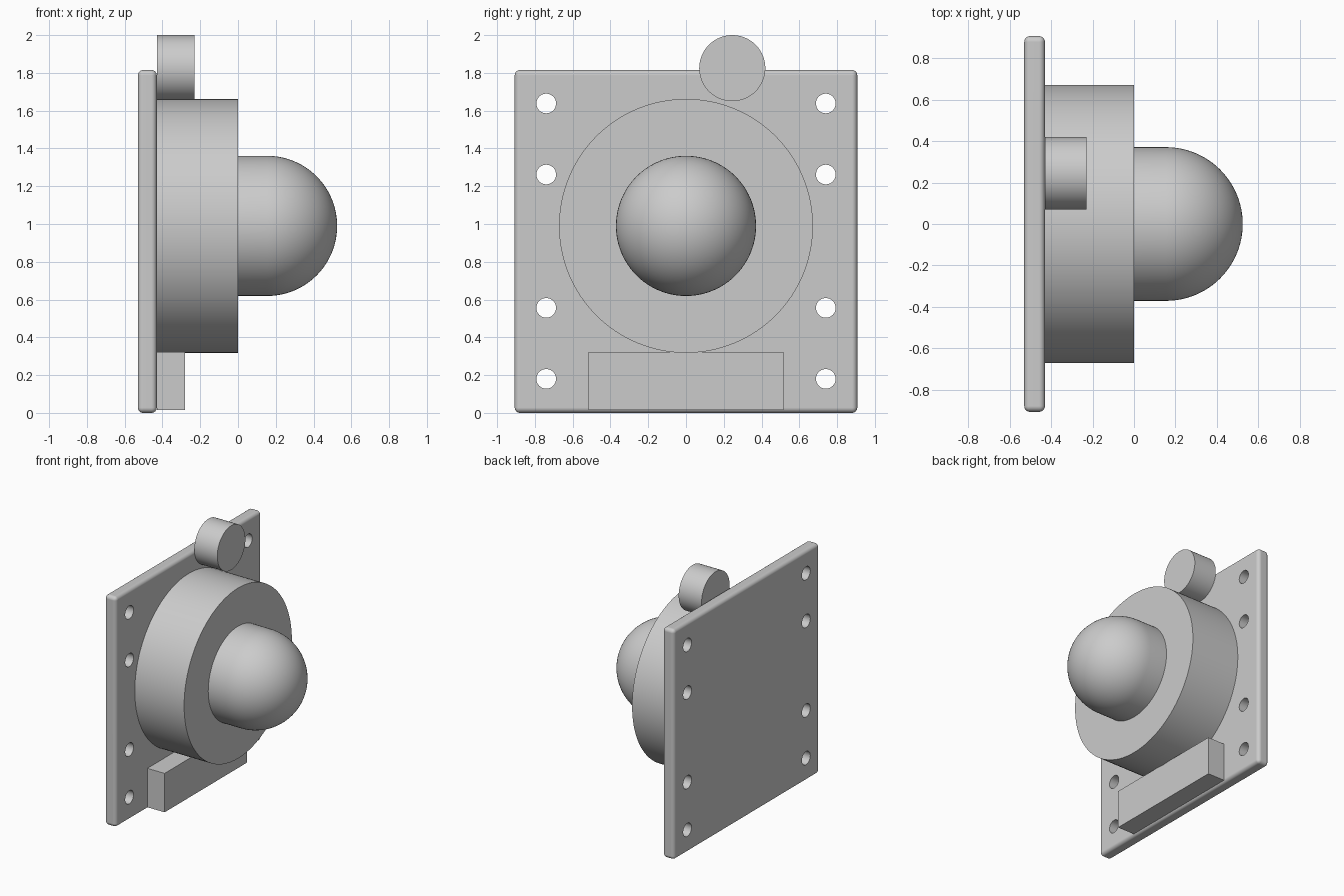
import bpy
from math import sin, cos, pi, radians
from mathutils import Matrix

cube = bpy.data.objects.get("Cube")
if cube:
    bpy.data.objects.remove(cube, do_unlink=True)

grey = bpy.data.materials.new("plain grey")
grey.use_nodes = True
colour = (0.6, 0.6, 0.6, 1)
grey.diffuse_color = colour
grey.node_tree.nodes["Principled BSDF"].inputs["Base Color"].default_value = colour


def activate(obj):
    bpy.ops.object.select_all(action="DESELECT")
    obj.select_set(True)
    bpy.context.view_layer.objects.active = obj


def smooth(obj):
    activate(obj)
    bpy.ops.object.shade_smooth_by_angle(angle=radians(30))


def box(name, x0, x1, y0, y1, z0, z1):
    bpy.ops.mesh.primitive_cube_add(size=1)
    obj = bpy.context.object
    obj.name = name
    obj.data.transform(Matrix.Translation(((x0 + x1) / 2, (y0 + y1) / 2, (z0 + z1) / 2))
                       @ Matrix.Diagonal((x1 - x0, y1 - y0, z1 - z0, 1)))
    obj.data.materials.append(grey)
    return obj


def disc(name, x0, x1, y, z, radius, sides=96):
    bpy.ops.mesh.primitive_cylinder_add(vertices=sides, radius=radius, depth=x1 - x0)
    obj = bpy.context.object
    obj.name = name
    obj.data.transform(Matrix.Translation(((x0 + x1) / 2, y, z)) @ Matrix.Rotation(pi / 2, 4, "Y"))
    obj.data.materials.append(grey)
    smooth(obj)
    return obj


def lathe_x(name, profile, z, sides=96):
    """Revolve (x, radius) points about the x axis; the last point is the tip."""
    verts, faces = [], []
    for x, r in profile[:-1]:
        verts += [(x, r * cos(2 * pi * i / sides), z + r * sin(2 * pi * i / sides)) for i in range(sides)]
    verts.append((profile[-1][0], 0, z))
    rings, tip = len(profile) - 1, len(verts) - 1
    for i in range(sides):
        j = (i + 1) % sides
        for k in range(rings - 1):
            a, b = k * sides, (k + 1) * sides
            faces.append((a + i, a + j, b + j, b + i))
        last = (rings - 1) * sides
        faces.append((last + i, last + j, tip))
    faces.append(tuple(reversed(range(sides))))
    mesh = bpy.data.meshes.new(name)
    mesh.from_pydata(verts, [], faces)
    mesh.materials.append(grey)
    obj = bpy.data.objects.new(name, mesh)
    bpy.context.collection.objects.link(obj)
    smooth(obj)
    return obj


# Mounting plate with rounded edges
front, axis_z = -0.43, 0.99
plate = box("mounting_plate", -0.53, front, -0.907, 0.907, 0, 1.815)
bevel = plate.modifiers.new("rounded edges", "BEVEL")
bevel.width, bevel.segments = 0.028, 6
activate(plate)
bpy.ops.object.modifier_apply(modifier=bevel.name)

# Screw holes, four down each side
for side in (-1, 1):
    for z in (0.18, 0.556, 1.262, 1.638):
        cutter = disc("hole_cutter", -0.7, -0.3, side * 0.74, z, 0.052, 40)
        cutter.hide_render = True
        cut = plate.modifiers.new("hole", "BOOLEAN")
        cut.operation, cut.solver, cut.object = "DIFFERENCE", "EXACT", cutter
        activate(plate)
        bpy.ops.object.modifier_apply(modifier=cut.name)
        bpy.data.objects.remove(cutter, do_unlink=True)
smooth(plate)
normals = plate.modifiers.new("flat faces", "WEIGHTED_NORMAL")
normals.keep_sharp = True

# Main round housing
disc("round_housing", front, 0, 0, axis_z, 0.672, 128)

# Domed push button: short cylinder ending in a hemisphere
radius, start = 0.371, 0.154
arc = [(start + radius * sin(pi / 2 * i / 24), radius * cos(pi / 2 * i / 24)) for i in range(25)]
lathe_x("dome_button", [(0, radius)] + arc, axis_z)

# Small round knob on the top edge and block at the bottom
disc("top_knob", front, -0.23, 0.245, 1.825, 0.175)
box("bottom_block", front, -0.28, -0.515, 0.515, 0.015, 0.322)
